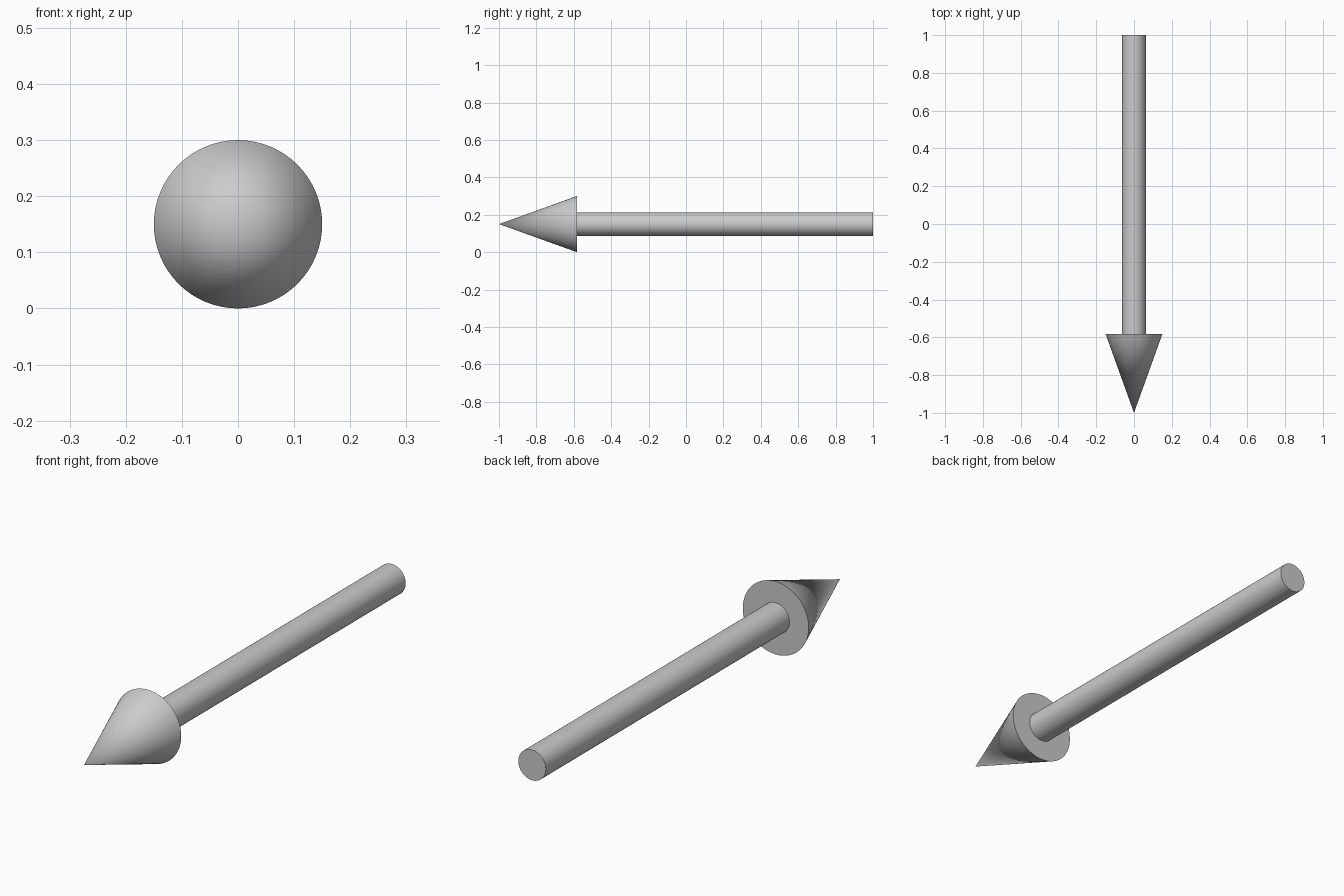
import bpy
import math

if "Cube" in bpy.data.objects:
    bpy.data.objects.remove(bpy.data.objects["Cube"])

SIDES = 64
AXIS_Z = 0.15       # height of the arrow's centre line
BASE_Y = -0.583     # where the head meets the shaft


def tapered(name, y_back, y_front, r_back, r_front):
    """Round part along y, with its far end pointing to the front (-y)."""
    bpy.ops.mesh.primitive_cone_add(
        vertices=SIDES, radius1=r_back, radius2=r_front,
        depth=y_back - y_front,
        location=(0, (y_back + y_front) / 2, AXIS_Z),
        rotation=(math.pi / 2, 0, 0))
    obj = bpy.context.object
    obj.name = name
    bpy.ops.object.shade_smooth_by_angle(angle=math.radians(30))
    return obj


# Pointed head
tapered("arrow_head", BASE_Y, -1.0, 0.15, 0.0)

# Straight round shaft
tapered("arrow_shaft", 1.0, BASE_Y, 0.0625, 0.0625)
